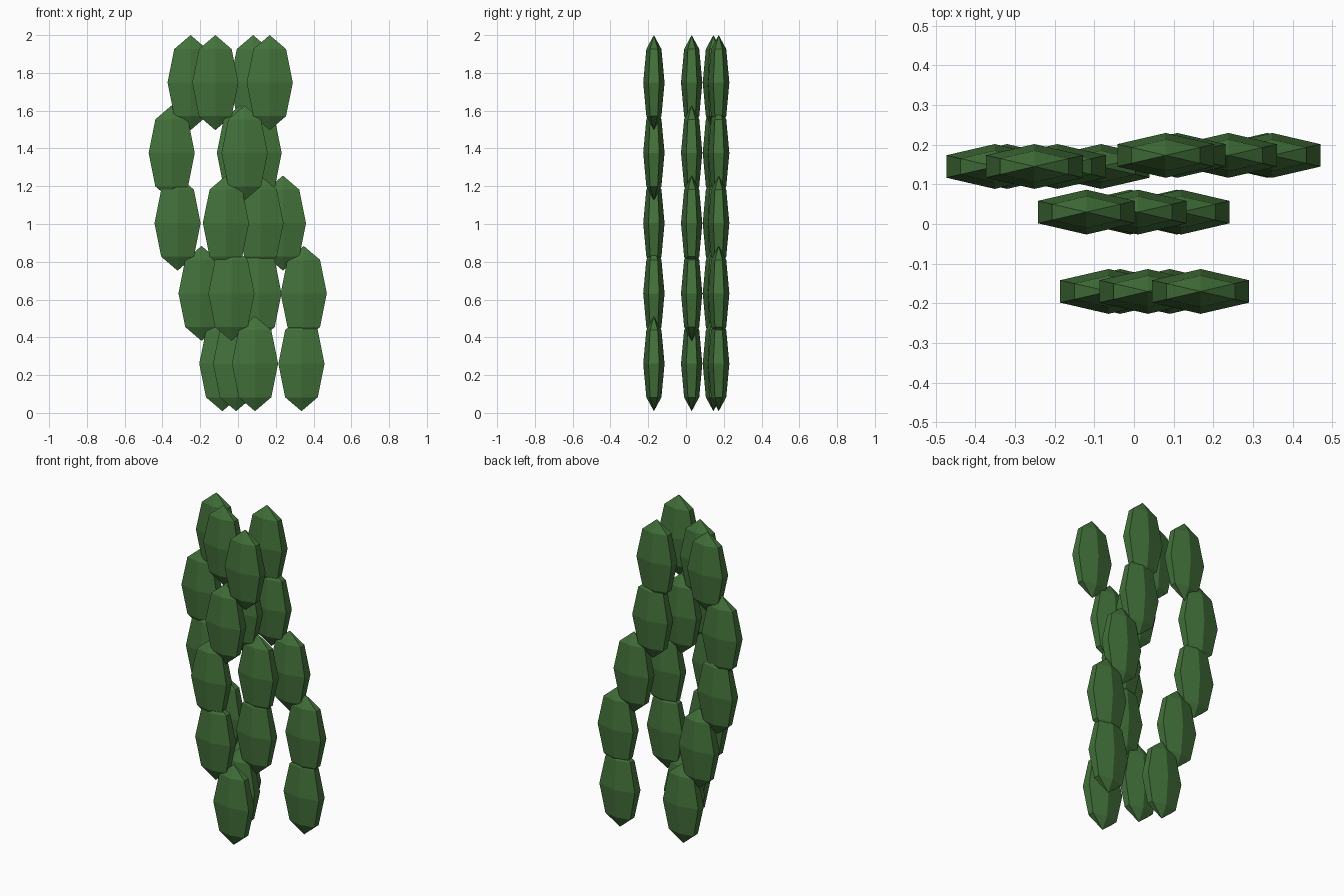
import bpy
import bmesh
from mathutils import Matrix, Vector

cube = bpy.data.objects.get("Cube")
if cube:
    bpy.data.objects.remove(cube, do_unlink=True)

# Leaf green
green = bpy.data.materials.new("leaf_green")
green.use_nodes = True
color = (0.055, 0.165, 0.042, 1)
green.diffuse_color = color
green.node_tree.nodes["Principled BSDF"].inputs["Base Color"].default_value = color

# One low-poly leaf: a flattened six-sided sphere with its ridges facing front and back
bm = bmesh.new()
bmesh.ops.create_uvsphere(bm, u_segments=6, v_segments=4, radius=1)
if max(v.co.x for v in bm.verts) > 0.99:
    bmesh.ops.rotate(bm, verts=bm.verts, matrix=Matrix.Rotation(0.5235988, 3, "Z"))
bmesh.ops.scale(bm, verts=bm.verts, vec=Vector((0.141, 0.0565, 0.2515)))
leaf_mesh = bpy.data.meshes.new("leaf")
bm.to_mesh(leaf_mesh)
bm.free()
leaf_mesh.materials.append(green)

# Hanging strands: depth, then the sideways drift of each leaf from top to bottom
TOP, STEP = 1.7485, 0.372
strands = {
    "front_strand": (-0.17, (0.168, 0.035, -0.064, -0.035, 0.09)),
    "middle_strand": (0.03, (-0.12, 0.01, 0.119, 0.108, -0.01)),
    "right_strand": (0.145, (-0.251, -0.351, -0.32, -0.193, -0.083)),
    "left_strand": (0.173, (0.08, 0.109, 0.238, 0.348, 0.336)),
}
for name, (y, drift) in strands.items():
    for i, x in enumerate(drift):
        leaf = bpy.data.objects.new(f"{name}_leaf_{i + 1}", leaf_mesh)
        leaf.location = (x, y, TOP - i * STEP)
        bpy.context.collection.objects.link(leaf)
